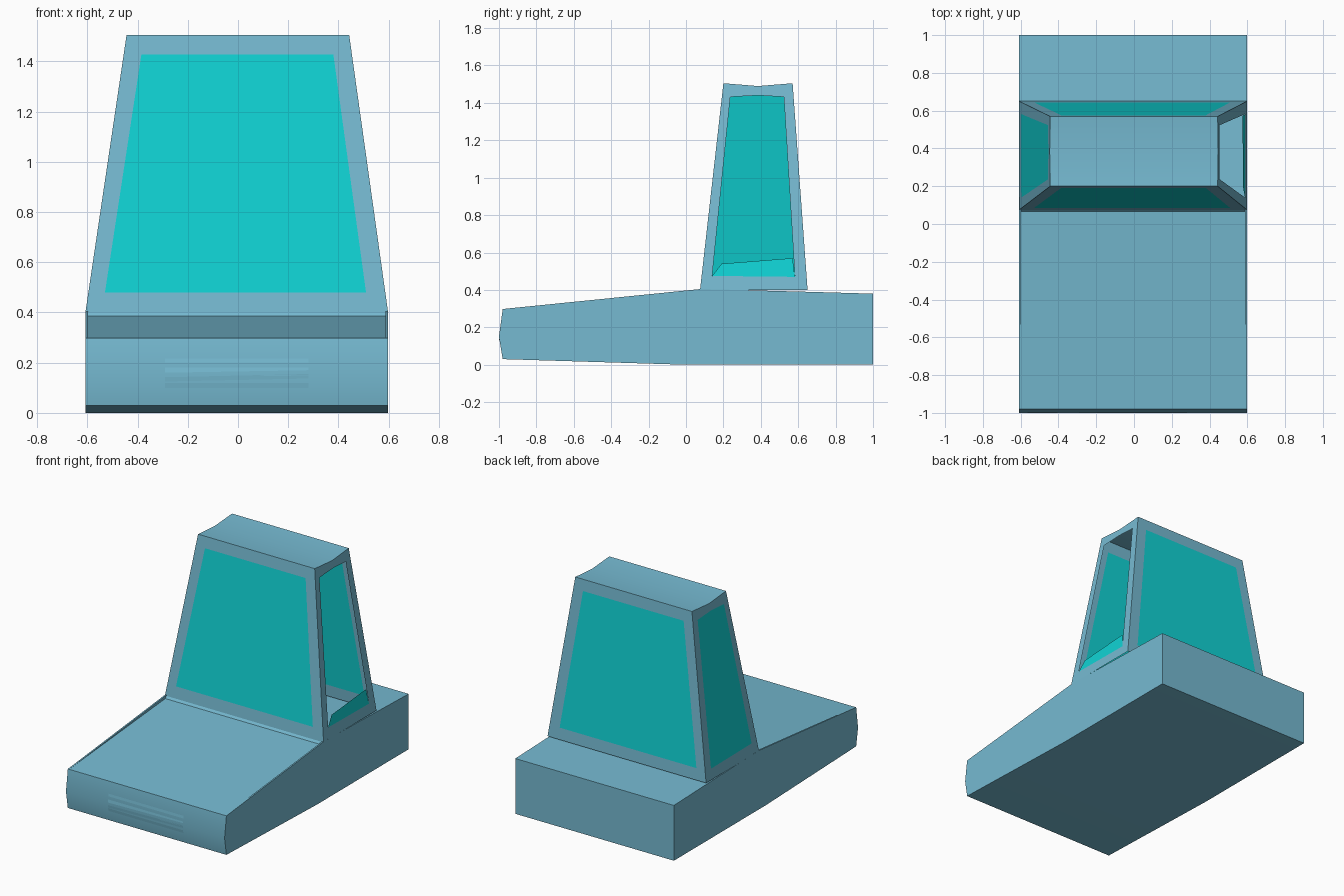
import bpy, bmesh
from mathutils import Vector

if "Cube" in bpy.data.objects:
    bpy.data.objects.remove(bpy.data.objects["Cube"])


def material(name, rgb):
    m = bpy.data.materials.new(name)
    m.diffuse_color = (*rgb, 1)
    m.use_nodes = True
    m.node_tree.nodes["Principled BSDF"].inputs["Base Color"].default_value = m.diffuse_color
    return m


PAINT = material("blue_paint", (0.18, 0.49, 0.64))
GLASS = material("teal_glass", (0.005, 0.65, 0.66))
XL, XR = -0.608, 0.598          # body sides


def make(name, polys, mat, center=None, smooth=False):
    """Mesh from polygons; faces turned away from center when given."""
    bm = bmesh.new()
    for poly in polys:
        f = bm.faces.new([bm.verts.new(p) for p in poly])
        f.normal_update()
        if center and f.normal.dot(f.calc_center_median() - Vector(center)) < 0:
            f.normal_flip()
    bmesh.ops.remove_doubles(bm, verts=bm.verts, dist=0.0005)
    if not center:
        bmesh.ops.recalc_face_normals(bm, faces=bm.faces)
    me = bpy.data.meshes.new(name)
    bm.to_mesh(me)
    bm.free()
    me.materials.append(mat)
    if smooth:
        me.shade_smooth()
        me.set_sharp_from_angle(angle=0.52)
    ob = bpy.data.objects.new(name, me)
    bpy.context.collection.objects.link(ob)
    return ob


def extrude_x(name, profile, x0, x1, smooth=False):
    """Closed (y, z) profile swept from x0 to x1."""
    a = [(x0, y, z) for y, z in profile]
    b = [(x1, y, z) for y, z in profile]
    n = len(profile)
    sides = [[a[i], a[(i + 1) % n], b[(i + 1) % n], b[i]] for i in range(n)]
    return make(name, [a, b] + sides, PAINT, smooth=smooth)


# Low wedge body, with the hood sunk slightly between its side lips
extrude_x("body", [(-0.98, 0.03), (-1, 0.15), (-0.98, 0.298), (0.065, 0.385),
                   (0.08, 0.405), (0.65, 0.39), (1, 0.38), (1, 0), (0, 0)],
          XL, XR, smooth=True)
for side, x0, x1 in (("left", XL, XL + 0.01), ("right", XR - 0.01, XR)):
    extrude_x("hood_lip_" + side, [(-0.98, 0.298), (0.08, 0.405), (0.065, 0.385)], x0, x1)


# Cab wall planes: each maps a flat (u, z) point on to the sloping wall
def rise(z):
    return (z - 0.4) / 1.105


def front(x, z):
    return (x, 0.075 + 0.125 * rise(z), z)


def back(x, z):
    return (x, 0.65 - 0.08 * rise(z), z)


def left(y, z):
    return (XL + 0.164 * rise(z), y, z)


def right(y, z):
    return (XR - 0.155 * rise(z), y, z)


end_outer = [(XL, 0.4), (XR, 0.4), (0.443, 1.505), (-0.444, 1.505)]
end_inner = [(-0.53, 0.48), (0.51, 0.48), (0.38, 1.427), (-0.385, 1.427)]
side_outer = [(0.075, 0.4), (0.65, 0.4), (0.57, 1.505), (0.385, 1.49), (0.2, 1.505)]
side_inner = [(0.14, 0.475), (0.582, 0.47), (0.523, 1.432), (0.385, 1.44), (0.237, 1.432)]
side_lowered = [(0.14, 0.475), (0.582, 0.47), (0.57, 0.57), (0.19, 0.54)]
middle = (0, 0.37, 0.9)

# Cab frame: window surrounds on four walls plus the dipped roof
frame = []
for wall, outer, inner in ((front, end_outer, end_inner), (back, end_outer, end_inner),
                           (left, side_outer, side_inner), (right, side_outer, side_inner)):
    o, i = [wall(*p) for p in outer], [wall(*p) for p in inner]
    n = len(o)
    frame += [[o[k], o[(k + 1) % n], i[(k + 1) % n], i[k]] for k in range(n)]
for k in (2, 3):
    a, b = side_outer[k], side_outer[k + 1]
    frame.append([left(*a), left(*b), right(*b), right(*a)])
make("cab_frame", frame, PAINT, center=middle, smooth=True)

# Windows; the right-hand one is wound down
for name, wall, pts in (("windscreen", front, end_inner), ("rear_window", back, end_inner),
                        ("left_window", left, side_inner),
                        ("right_window_lowered", right, side_lowered)):
    make(name, [[wall(*p) for p in pts]], GLASS, center=middle)

# Grille slats lying on the nose: bottom/top at the left, then at the right
slats = []
for lb, lt, rb, rt in ((0.20, 0.22, 0.20, 0.22), (0.16, 0.18, 0.17, 0.18),
                       (0.125, 0.142, 0.137, 0.155), (0.10, 0.12, 0.10, 0.12)):
    slats.append([(x, -1.001 + 0.15 * abs(z - 0.15), z)
                  for x, z in ((-0.29, lb), (0.28, rb), (0.28, rt), (-0.29, lt))])
make("grille_slats", slats, PAINT, center=(0, 0, 0.15))
